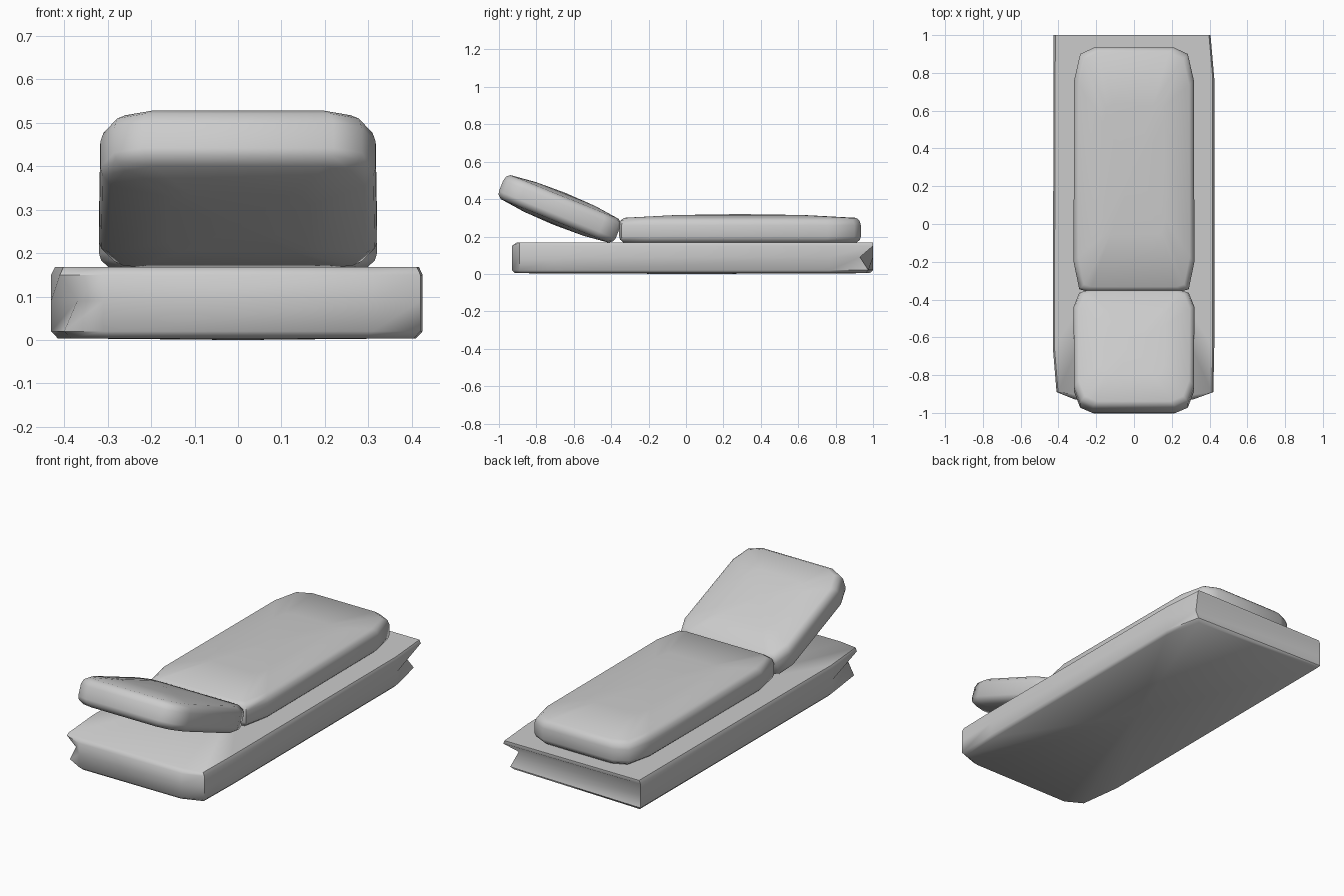
import bpy, bmesh, math

if "Cube" in bpy.data.objects:
    bpy.data.objects.remove(bpy.data.objects["Cube"])


def loft(name, rings, bottom, top):
    """Skin closed rings together and fan both ends to a centre point."""
    bm = bmesh.new()
    rows = [[bm.verts.new(p) for p in ring] for ring in rings]
    n = len(rows[0])
    for a, b in zip(rows, rows[1:]):
        for i in range(n):
            j = (i + 1) % n
            bm.faces.new((a[i], a[j], b[j], b[i]))
    for row, centre in ((rows[0], bottom), (rows[-1], top)):
        c = bm.verts.new(centre)
        for i in range(n):
            bm.faces.new((row[i], row[(i + 1) % n], c))
    bmesh.ops.recalc_face_normals(bm, faces=bm.faces)
    mesh = bpy.data.meshes.new(name)
    bm.to_mesh(mesh)
    bm.free()
    obj = bpy.data.objects.new(name, mesh)
    bpy.context.collection.objects.link(obj)
    bpy.ops.object.select_all(action='DESELECT')
    obj.select_set(True)
    bpy.context.view_layer.objects.active = obj
    bpy.ops.object.shade_smooth_by_angle(angle=math.radians(55))
    return obj


def inset(outline, d, mid):
    return [(x - math.copysign(d, x), y - math.copysign(d, y - mid)) for x, y in outline]


def cushion(name, half, thick, crown, belly, place):
    """Soft pad: half outline mirrored in x, rounded edges, domed faces."""
    outline = half + [(-x, y) for x, y in reversed(half)]
    ys = [y for _, y in outline]
    mid = (min(ys) + max(ys)) / 2
    edge = inset(outline, 0.025, mid)
    dome = [(x * 0.55, mid + (y - mid) * 0.55) for x, y in edge]
    levels = [(dome, -belly * 0.75), (edge, 0), (inset(outline, 0.005, mid), 0.018),
              (outline, 0.035), (outline, thick - 0.04),
              (inset(outline, 0.007, mid), thick - 0.015),
              (edge, thick), (dome, thick + crown * 0.75)]
    rings = [[place(x, y, z) for x, y in pts] for pts, z in levels]
    return loft(name, rings, place(0, mid, -belly), place(0, mid, thick + crown))


# Base slab: two opposite corners are pinched in at mid height
base = [(0.425, -0.65), (0.425, 0.77), (0.405, 1.0), (-0.425, 1.0), (-0.43, -0.65),
        (-0.41, -0.89), (-0.31, -0.93), (0.31, -0.93), (0.42, -0.89)]
pinched = list(base)
pinched[2] = (0.36, 0.93)
pinched[5] = (-0.37, -0.87)
foot = list(base)
foot[2] = (0.38, 0.975)
foot[5] = (-0.40, -0.88)
levels = [(inset(foot, 0.015, 0.03), 0.004), (foot, 0.02), (pinched, 0.09), (base, 0.15),
          ([(x * 0.98, 1.0 if y == 1.0 else max(y, -0.905)) for x, y in base], 0.168)]
loft("base", [[(x, y, z) for x, y in pts] for pts, z in levels],
     (0, 0.03, 0), (0, 0.03, 0.168))

# Long flat seat cushion
cushion("seat_cushion",
        [(0.25, -0.357), (0.29, -0.345), (0.32, -0.20), (0.317, 0.76), (0.285, 0.90), (0.21, 0.935)],
        0.135, 0.02, 0.0, lambda x, y, z: (x, y, z + 0.165))

# Reclined backrest hinged at the seat end
tilt = math.radians(22)
c, s = math.cos(tilt), math.sin(tilt)
cushion("backrest",
        [(0.25, -0.033), (0.29, -0.02), (0.32, 0.06), (0.317, 0.52), (0.285, 0.61), (0.22, 0.64)],
        0.138, 0.022, 0.022,
        lambda x, u, w: (x, -0.42 - u * c + w * s, 0.17 + u * s + w * c))
